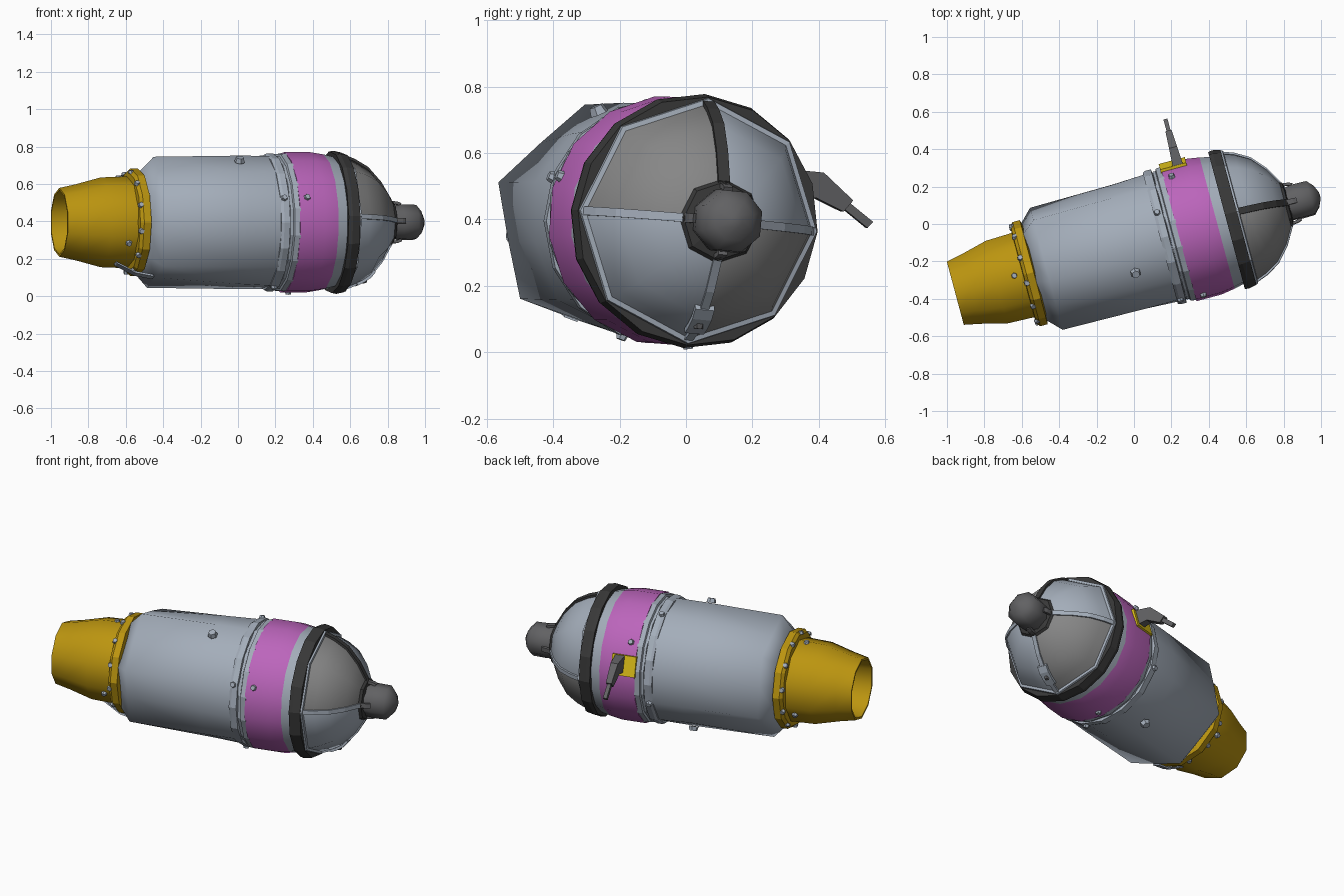
import bpy, bmesh
from math import cos, sin, radians
from mathutils import Matrix, Vector

if "Cube" in bpy.data.objects:
    bpy.data.objects.remove(bpy.data.objects["Cube"])

# Local frame: first axis runs nozzle -> nose, yawed 15 degrees about z
FRAME = Matrix.Translation((0, -0.114, 0.395)) @ Matrix.Rotation(radians(15), 4, 'Z')


def mat(name, rgb):
    m = bpy.data.materials.new(name)
    m.diffuse_color = (*rgb, 1)
    m.use_nodes = True
    m.node_tree.nodes["Principled BSDF"].inputs["Base Color"].default_value = m.diffuse_color
    return m


STEEL = mat("blue_grey", (0.37, 0.42, 0.49))
GLASS = mat("glass_grey", (0.24, 0.24, 0.24))
DARK = mat("dark_trim", (0.04, 0.04, 0.04))
IRON = mat("iron", (0.12, 0.12, 0.125))
PURPLE = mat("purple", (0.50, 0.13, 0.50))
YELLOW = mat("yellow", (0.50, 0.30, 0.005))
BRIGHT = mat("bright_yellow", (0.75, 0.55, 0.01))


def polar(s, r, deg):
    a = radians(deg)
    return Vector((s, r * cos(a), r * sin(a)))


def finish(name, bm, mats, smooth=None):
    bmesh.ops.remove_doubles(bm, verts=bm.verts, dist=1e-5)
    bmesh.ops.recalc_face_normals(bm, faces=bm.faces)
    bm.transform(FRAME)
    me = bpy.data.meshes.new(name)
    bm.to_mesh(me)
    bm.free()
    ob = bpy.data.objects.new(name, me)
    bpy.context.collection.objects.link(ob)
    for m in mats:
        me.materials.append(m)
    if smooth:
        bpy.ops.object.select_all(action='DESELECT')
        ob.select_set(True)
        bpy.context.view_layer.objects.active = ob
        bpy.ops.object.shade_smooth_by_angle(angle=radians(smooth))
    return ob


def lathe(name, prof, n, roll, mats, smooth=None, pick=None, closed=False, flat=None):
    """Turn (s, r) points around the axis; flat(i, k) scales single radii."""
    bm = bmesh.new()
    rings = []
    for i, (s, r) in enumerate(prof):
        rings.append([bm.verts.new(polar(s, r * (flat(i, k) if flat else 1), roll + 360 * k / n))
                      for k in range(n)])
    if closed:
        rings.append(rings[0])
    for i, (a, b) in enumerate(zip(rings, rings[1:])):
        for k in range(n):
            j = (k + 1) % n
            f = bm.faces.new((a[k], a[j], b[j], b[k]))
            f.material_index = pick(i, k) if pick else 0
    return finish(name, bm, mats, smooth)


def bar(name, stations, mats):
    """Sweep a box along stations of (point, width vector, height vector)."""
    bm = bmesh.new()
    rings = [[bm.verts.new(p + w * a + h * b) for a, b in ((-1, -1), (1, -1), (1, 1), (-1, 1))]
             for p, w, h in stations]
    for a, b in zip(rings, rings[1:]):
        for k in range(4):
            bm.faces.new((a[k], a[(k + 1) % 4], b[(k + 1) % 4], b[k]))
    bm.faces.new(rings[0])
    bm.faces.new(rings[-1])
    return finish(name, bm, mats)


def rib(name, deg, prof, width, thick, m):
    """Radial strip following a profile at one angle."""
    w = polar(0, width, deg + 90)
    h = polar(0.5 * thick, thick, deg)
    return bar(name, [(polar(s, r, deg), w, h) for s, r in prof], [m])


def bolts(name, spots, size, m=STEEL):
    """Small domed studs sitting on the surface."""
    bm = bmesh.new()
    for s, r, deg in spots:
        rot = Vector((0, 0, 1)).rotation_difference(polar(0, 1, deg)).to_matrix().to_4x4()
        bmesh.ops.create_cone(bm, cap_ends=True, segments=6, radius1=size, radius2=size * 0.75,
                              depth=size * 0.9, matrix=Matrix.Translation(polar(s, r, deg)) @ rot)
    return finish(name, bm, [m], 50)


# Rear nozzle: hollow tapered cone, with flange
lathe("nozzle", [(-0.50, 0.24), (-0.62, 0.245), (-0.76, 0.24), (-0.90, 0.203), (-0.989, 0.184),
                 (-0.989, 0.172), (-0.80, 0.16), (-0.70, 0.10), (-0.70, 0)], 10, 18, [YELLOW], 40)
lathe("nozzle_flange", [(-0.615, 0.23), (-0.612, 0.272), (-0.595, 0.288), (-0.555, 0.288),
                        (-0.54, 0.23)], 12, 0, [YELLOW], closed=True)
bolts("flange_bolts", [(-0.605, 0.274, 10 + 30 * k) for k in range(12)], 0.018)
bolts("nozzle_bolts", [(-0.66, 0.243, a) for a in (88, 208, 328)], 0.018)

# Main casing: six-sided at the rear, blending to twelve sides at the front
BLEND = [0.866, 0.866, 0.875, 0.96, 0.99, 0.99, 0.99]
lathe("main_casing", [(-0.555, 0.0), (-0.555, 0.282), (-0.485, 0.357), (-0.03, 0.363), (0.16, 0.362),
                      (0.22, 0.355), (0.22, 0)], 12, 101, [STEEL], 62,
      flat=lambda i, k: BLEND[i] if k % 2 else 1)
bolts("casing_bolts", [(-0.03, 0.366, a) for a in (114, 294)], 0.029)

# Slim brace below the nozzle joint
rib("rear_brace", 250, [(-0.70, 0.235), (-0.60, 0.29), (-0.50, 0.31)], 0.022, 0.006, STEEL)

# Joint collar, in two stepped rings
lathe("joint_collar_rear", [(0.145, 0.33), (0.145, 0.362), (0.16, 0.369), (0.192, 0.369),
                            (0.197, 0.33)], 16, 0, [STEEL], closed=True)
lathe("joint_collar_front", [(0.19, 0.33), (0.197, 0.360), (0.212, 0.360), (0.217, 0.372),
                             (0.25, 0.375), (0.26, 0.33)], 16, 11, [STEEL], closed=True)

# Purple band with a grey front shoulder
lathe("purple_band", [(0.245, 0.33), (0.245, 0.378), (0.385, 0.378), (0.46, 0.366), (0.53, 0.350),
                      (0.53, 0.0)], 16, 7, [PURPLE, STEEL], 30,
      pick=lambda i, k: 1 if i >= 3 else 0)
bolts("band_bolts", [(0.29, 0.38, a) for a in (36, 159, 277)]
      + [(0.165, 0.372, a) for a in (68, 159, 250, 340)], 0.019)

# Dark ring and thin light eight-sided rim
lathe("dome_ring", [(0.515, 0.33), (0.512, 0.380), (0.535, 0.384), (0.578, 0.375),
                    (0.578, 0.33)], 16, -5, [DARK], closed=True)
lathe("dome_rim", [(0.57, 0.34), (0.57, 0.374), (0.588, 0.370), (0.593, 0.34)], 8, -5, [STEEL],
      closed=True)

# Faceted dome, quadrants alternating between steel and glass
DOME = [(0.57, 0.362), (0.645, 0.334), (0.72, 0.290), (0.79, 0.210), (0.845, 0.115)]
lathe("dome", DOME + [(0.845, 0)], 8, -5, [STEEL, GLASS], 50, pick=lambda i, k: (k // 2) % 2)
rib("dome_rib_top", 85, DOME, 0.018, 0.006, DARK)
for label, ang in (("left", 175), ("bottom", 265), ("right", 355)):
    rib("dome_rib_" + label, ang, DOME, 0.013, 0.005, STEEL)
rib("dome_latch", 265, [(0.645, 0.334), (0.68, 0.318), (0.72, 0.292), (0.745, 0.262)], 0.03, 0.007,
    STEEL)
bolts("dome_latch_bolt", [(0.69, 0.318, 265)], 0.018, IRON)

# Nose: collar, four short lugs and blunt tip
lathe("nose_collar", [(0.815, 0.08), (0.822, 0.138), (0.852, 0.118), (0.86, 0.08)], 8, -5, [DARK],
      closed=True)
lathe("nose", [(0.83, 0.090), (0.90, 0.100), (0.978, 0.098), (1.01, 0.062), (1.028, 0.02),
               (1.03, 0)], 8, 17, [IRON], 50)
for k in range(4):
    rib(f"nose_lug_{k + 1}", 85 + 90 * k, [(0.84, 0.108), (0.88, 0.103), (0.90, 0.095)], 0.014, 0.007,
        IRON)

# Yellow plate and bent lever on the back side
S, V, Z = Vector((1, 0, 0)), Vector((0, 1, 0)), Vector((0, 0, 1))
bar("lever_plate", [(polar(0.312, r, 15), S * 0.072, polar(0, 0.060, 105)) for r in (0.34, 0.383)],
    [BRIGHT])
bar("lever_arm", [(Vector((0.337, 0.35, 0.105)), S * 0.028, Z * 0.05),
                  (Vector((0.337, 0.44, 0.108)), S * 0.022, Z * 0.038 + V * 0.012),
                  (Vector((0.337, 0.53, 0.045)), S * 0.017, Z * 0.017 + V * 0.015)], [IRON])
bar("lever_tip", [(Vector((0.337, 0.515, 0.055)), S * 0.011, (Z + V) * 0.009),
                  (Vector((0.337, 0.600, -0.012)), S * 0.011, (Z + V) * 0.009)], [IRON])
